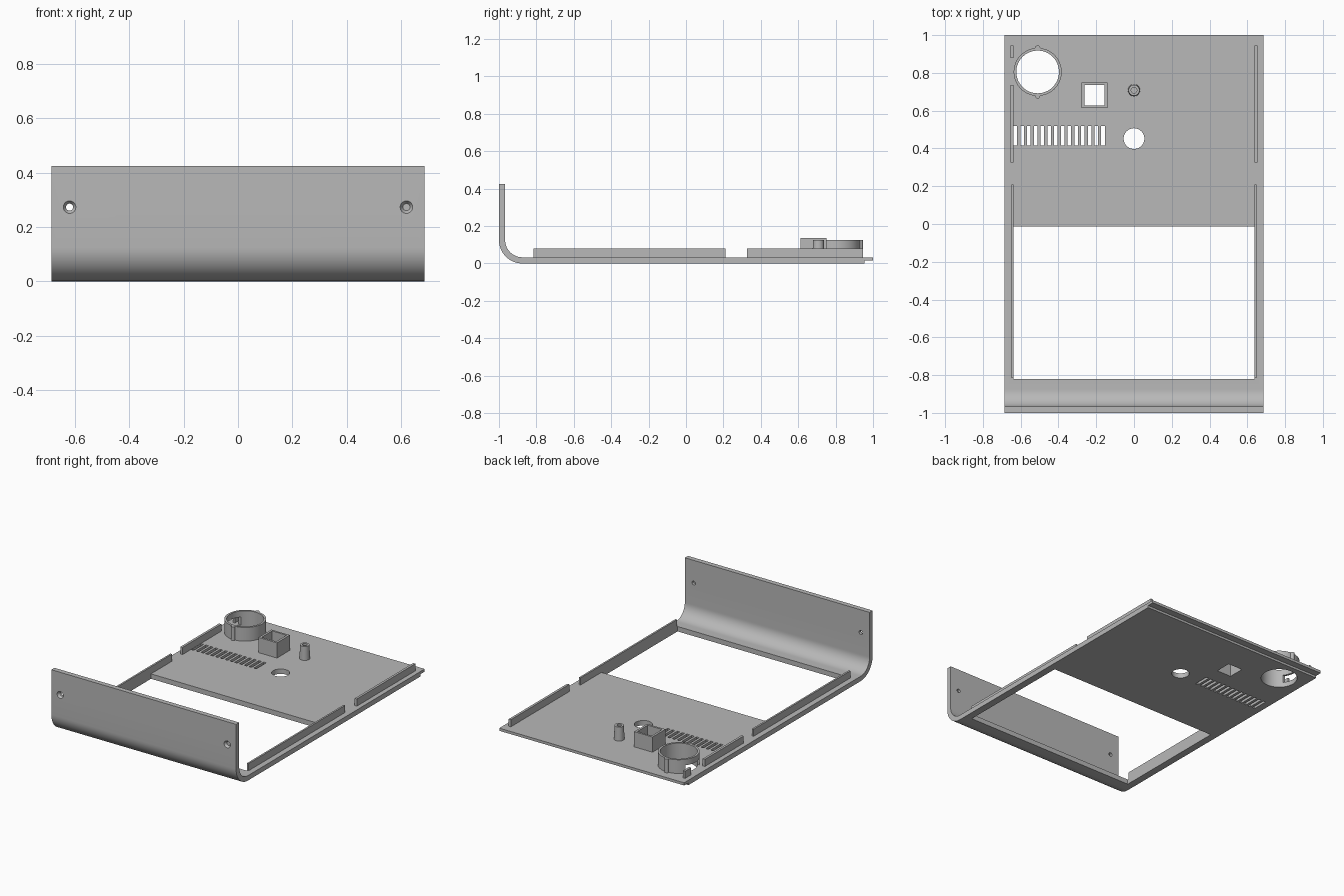
import bpy, bmesh, math
from mathutils import Matrix, Vector

if "Cube" in bpy.data.objects:
    bpy.data.objects.remove(bpy.data.objects["Cube"])

grey = bpy.data.materials.new("light grey plastic")
grey.diffuse_color = (0.48, 0.48, 0.48, 1)
grey.use_nodes = True
grey.node_tree.nodes["Principled BSDF"].inputs["Base Color"].default_value = grey.diffuse_color

W = 0.686      # half width
T = 0.033      # sheet thickness


def finish(name, bm):
    bmesh.ops.recalc_face_normals(bm, faces=bm.faces)
    me = bpy.data.meshes.new(name)
    bm.to_mesh(me)
    bm.free()
    me.materials.append(grey)
    ob = bpy.data.objects.new(name, me)
    bpy.context.collection.objects.link(ob)
    return ob


def box(name, x0, x1, y0, y1, z0, z1):
    bm = bmesh.new()
    m = Matrix.Translation(((x0 + x1) / 2, (y0 + y1) / 2, (z0 + z1) / 2))
    m = m @ Matrix.Diagonal((x1 - x0, y1 - y0, z1 - z0, 1))
    bmesh.ops.create_cube(bm, size=1, matrix=m)
    return finish(name, bm)


def cyl(name, loc, r, depth, r2=None, axis='Z', n=48):
    bm = bmesh.new()
    rot = Matrix.Rotation(math.radians(90), 4, 'X') if axis == 'Y' else Matrix()
    bmesh.ops.create_cone(bm, cap_ends=True, segments=n, radius1=r,
                          radius2=r if r2 is None else r2, depth=depth,
                          matrix=Matrix.Translation(loc) @ rot)
    return finish(name, bm)


def boolean(ob, others, op='DIFFERENCE'):
    for c in others:
        mod = ob.modifiers.new("cut", 'BOOLEAN')
        mod.operation, mod.object, mod.solver = op, c, 'EXACT'
    bpy.context.view_layer.update()
    dg = bpy.context.evaluated_depsgraph_get()
    me = bpy.data.meshes.new_from_object(ob.evaluated_get(dg))
    ob.modifiers.clear()
    ob.data = me
    for c in others:
        bpy.data.objects.remove(c)


def smooth(ob):
    bpy.ops.object.select_all(action='DESELECT')
    ob.select_set(True)
    bpy.context.view_layer.objects.active = ob
    bpy.ops.object.shade_smooth_by_angle(angle=math.radians(30))


# Bent sheet: side profile with a rounded front bend and a thinner rear lip
R, N = 0.125, 14
arc = [(math.cos(a), math.sin(a)) for a in
       (math.pi + i * math.pi / 2 / N for i in range(N + 1))]
cy, cz = -1 + R, R
outer = [(cy + R * c, cz + R * s) for c, s in arc]
inner = [(cy + (R - T) * c, cz + (R - T) * s) for c, s in reversed(arc)]
profile = [(-1, 0.425)] + outer + [(0.955, 0), (0.955, 0.015), (1, 0.015),
                                   (1, T)] + inner + [(-1 + T, 0.425)]
bm = bmesh.new()
face = bm.faces.new([bm.verts.new((-W, y, z)) for y, z in profile])
ext = bmesh.ops.extrude_face_region(bm, geom=[face])
bmesh.ops.translate(bm, vec=Vector((2 * W, 0, 0)),
                    verts=[v for v in ext['geom'] if isinstance(v, bmesh.types.BMVert)])
panel = finish("bent_panel", bm)

# Openings: large window, ring hole, square hole, round hole, vents
RX, RY = -0.51, 0.805
cuts = [box("cut", -0.637, 0.637, -0.82, -0.013, -0.1, 0.2),
        cyl("cut", (RX, RY, 0), 0.113, 0.3, n=64),
        box("cut", -0.262, -0.155, 0.627, 0.737, -0.1, 0.2),
        cyl("cut", (0, 0.452, 0), 0.055, 0.3)]
for i in range(14):
    x = -0.628 + i * 0.0357
    cuts.append(box("cut", x - 0.0095, x + 0.0095, 0.415, 0.52, -0.1, 0.2))
# Countersunk screw holes in the front wall
for s in (-1, 1):
    cuts.append(cyl("cut", (s * 0.62, -1, 0.273), 0.013, 0.2, axis='Y', n=32))
    cuts.append(cyl("cut", (s * 0.62, -0.995, 0.273), 0.013, 0.02, 0.0265, 'Y', 32))
boolean(panel, cuts)
smooth(panel)

# Side rails
B = T - 0.003   # parts sink slightly into the sheet
for s, side in ((-1, "left"), (1, "right")):
    x0, x1 = sorted((s * 0.637, s * 0.649))
    box("front_rail_" + side, x0, x1, -0.815, 0.21, B, 0.081)
    x0, x1 = sorted((s * 0.639, s * 0.655))
    rail = box("rear_rail_" + side, x0, x1, 0.325, 0.945, B, 0.081)
    if s < 0:
        boolean(rail, [box("cut", -0.7, -0.6, 0.735, 0.88, T, 0.2)])

# Ring holder with two ribs and a side slot
ring = cyl("ring_holder", (RX, RY, (B + 0.125) / 2), 0.127, 0.125 - B, n=64)
ribs = [cyl("rib", (RX, RY + s * 0.127, (B + 0.125) / 2), 0.014, 0.125 - B, n=16)
        for s in (-1, 1)]
boolean(ring, ribs, 'UNION')
boolean(ring, [cyl("cut", (RX, RY, 0), 0.113, 0.5, n=64),
               box("cut", -0.7, -0.58, 0.735, 0.88, T, 0.085)])
smooth(ring)

# Square socket
socket = box("square_socket", -0.277, -0.14, 0.613, 0.75, B, 0.135)
boolean(socket, [box("cut", -0.262, -0.155, 0.627, 0.737, -0.1, 0.3)])

# Screw post with blind hole
post = cyl("screw_post", (0, 0.708, (B + 0.125) / 2), 0.032, 0.125 - B, 0.029, n=32)
boolean(post, [cyl("cut", (0, 0.708, 0.14), 0.015, 0.18, n=24)])
smooth(post)
